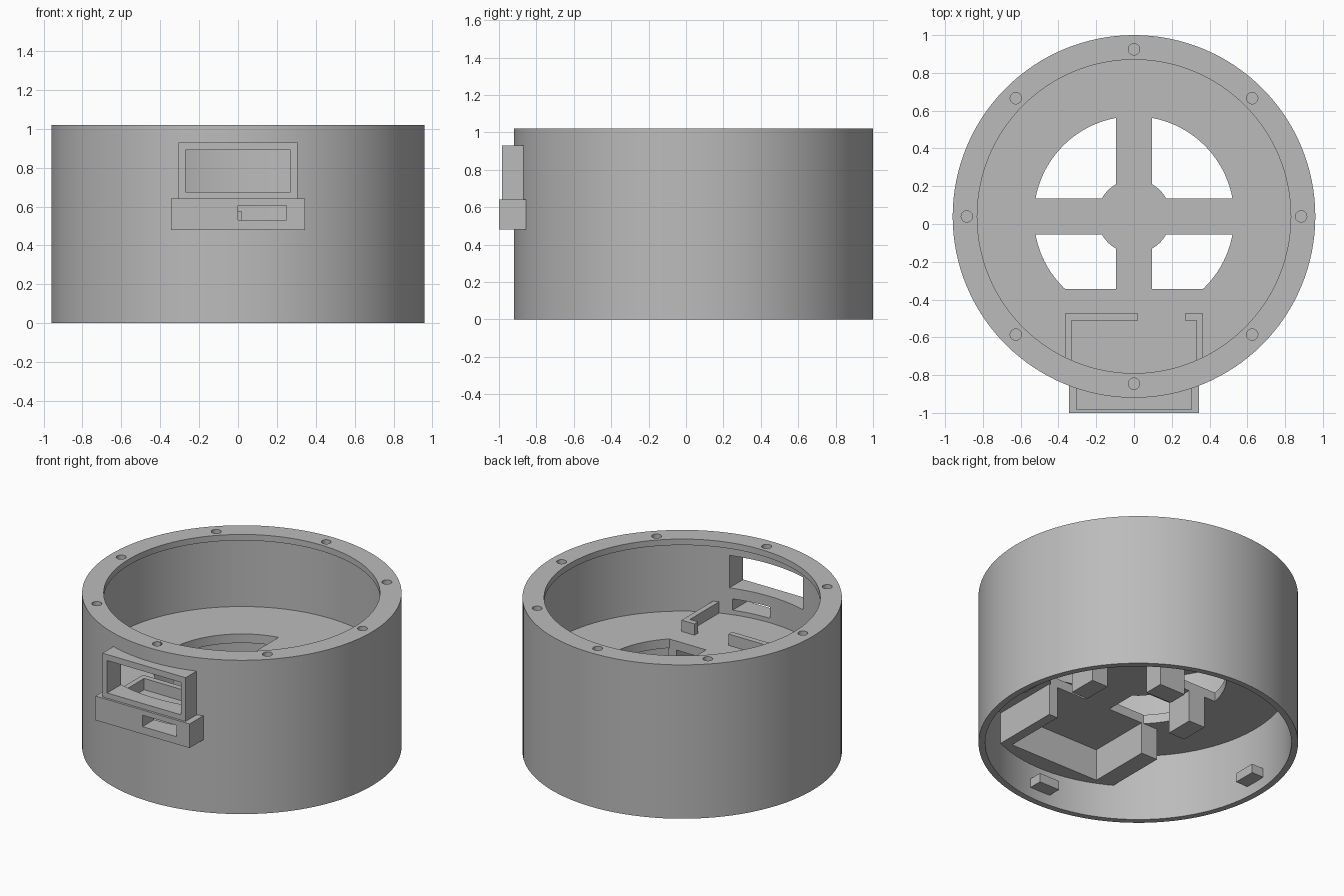
import bpy, bmesh
from math import sin, cos, asin, pi, radians

default = bpy.data.objects.get("Cube")
if default:
    bpy.data.objects.remove(default, do_unlink=True)

CY = 0.04            # housing axis, offset so the front frame fits
R_OUT, R_IN, R_LIP = 0.96, 0.92, 0.83
HEIGHT, LIP = 1.02, 0.04
FLOOR_LOW, FLOOR_TOP = 0.44, 0.5
HANG = 0.23          # lower end of parts below the floor

grey = bpy.data.materials.new("mid grey")
grey.use_nodes = True
grey.diffuse_color = (0.5, 0.5, 0.5, 1)
grey.node_tree.nodes["Principled BSDF"].inputs["Base Color"].default_value = (0.5, 0.5, 0.5, 1)


def finish(name, bm):
    bmesh.ops.recalc_face_normals(bm, faces=bm.faces)
    mesh = bpy.data.meshes.new(name)
    bm.to_mesh(mesh)
    bm.free()
    mesh.materials.append(grey)
    obj = bpy.data.objects.new(name, mesh)
    bpy.context.collection.objects.link(obj)
    return obj


def prism(name, outline, z0, z1):
    bm = bmesh.new()
    face = bm.faces.new([bm.verts.new((x, y, z0)) for x, y in outline])
    top = bmesh.ops.extrude_face_region(bm, geom=[face])["geom"]
    bmesh.ops.translate(bm, vec=(0, 0, z1 - z0),
                        verts=[v for v in top if isinstance(v, bmesh.types.BMVert)])
    return finish(name, bm)


def box(name, x0, x1, y0, y1, z0, z1):
    return prism(name, [(x0, y0), (x1, y0), (x1, y1), (x0, y1)], z0, z1)


def disc(name, r, z0, z1, x=0, y=CY, n=128):
    ring = [(x + r * cos(2 * pi * i / n), y + r * sin(2 * pi * i / n)) for i in range(n)]
    return prism(name, ring, z0, z1)


def lathe(name, profile, n=128):
    bm = bmesh.new()
    rings = [[bm.verts.new((r * cos(2 * pi * i / n), CY + r * sin(2 * pi * i / n), z))
              for i in range(n)] for r, z in profile]
    for a, b in zip(rings, rings[1:] + rings[:1]):
        for i in range(n):
            j = (i + 1) % n
            bm.faces.new((a[i], a[j], b[j], b[i]))
    return finish(name, bm)


def boolean(obj, cutters, operation="DIFFERENCE"):
    bpy.context.view_layer.objects.active = obj
    for cutter in cutters:
        cutter.hide_render = True
        mod = obj.modifiers.new("cut", "BOOLEAN")
        mod.operation, mod.solver, mod.object = operation, "EXACT", cutter
        bpy.ops.object.modifier_apply(modifier=mod.name)
        bpy.data.objects.remove(cutter, do_unlink=True)


def window_cut():
    return box("window_cutter", -0.27, 0.27, -1.1, -0.7, 0.675, 0.89)


def slot_cut():
    return box("slot_cutter", 0, 0.25, -1.1, -0.7, 0.53, 0.605)


def inside_cut():
    return disc("inside_cutter", R_IN + 0.01, 0.3, 1.1)


# Outer wall with an inward lip at the top
housing = lathe("housing", [(R_OUT, 0), (R_OUT, HEIGHT), (R_LIP, HEIGHT),
                            (R_LIP, HEIGHT - LIP), (R_IN, HEIGHT - LIP), (R_IN, 0)])
screw_holes = [disc("screw_cutter", 0.03, 0.9, 1.1, 0.885 * cos(k * pi / 4),
                    CY + 0.885 * sin(k * pi / 4), 24) for k in range(8)]
boolean(housing, screw_holes + [window_cut(), slot_cut()])

# Floor plate with four openings around a hub and cross spokes
floor = disc("floor", R_IN + 0.015, FLOOR_LOW, FLOOR_TOP)
R_OPEN, R_HUB, SPOKE, FLAT = 0.53, 0.195, 0.095, 0.385


def opening(sx, sy):
    def arc(r, a, b, n=20):
        return [(r * cos(a + (b - a) * i / n), r * sin(a + (b - a) * i / n)) for i in range(n + 1)]
    a_out, a_hub = asin(SPOKE / R_OPEN), asin(SPOKE / R_HUB)
    if sy > 0:
        pts = arc(R_OPEN, a_out, pi / 2 - a_out)
    else:
        pts = arc(R_OPEN, a_out, asin(FLAT / R_OPEN)) + [(SPOKE, FLAT)]
    pts += arc(R_HUB, pi / 2 - a_hub, a_hub)
    return prism("opening_cutter", [(sx * x, CY + sy * y) for x, y in pts], 0.3, 0.7)


boolean(floor, [opening(sx, sy) for sx in (-1, 1) for sy in (-1, 1)])

# Front window frame and the wider slot block below it
frame = box("window_frame", -0.305, 0.305, -0.985, -0.8, 0.64, 0.93)
boolean(frame, [inside_cut(), window_cut()])
slot_block = box("slot_block", -0.345, 0.345, -1.0, -0.8, 0.48, 0.64)
boolean(slot_block, [inside_cut(), slot_cut()])

# Low bracket standing on the floor behind the slot
BR_TOP = 0.575
for name, x0, x1 in (("bracket_right", -0.365, 0.02), ("bracket_left", 0.27, 0.365)):
    side = x0 if x0 < 0 else x1 - 0.035
    box(name + "_side", side, side + 0.035, -0.83, -0.475, FLOOR_TOP - 0.01, BR_TOP)
    box(name + "_arm", x0, x1, -0.512, -0.475, FLOOR_TOP - 0.01, BR_TOP)

# Pocket walls hanging below the front of the floor
y_flat = CY - FLAT
for name, x0, x1 in (("pocket_wall_left", 0.31, 0.375), ("pocket_wall_right", -0.47, -0.35),
                     ("pocket_front", -0.36, 0.32)):
    y1 = -0.77 if name == "pocket_front" else y_flat
    wall = box(name, x0, x1, -0.95, y1, HANG, FLOOR_LOW + 0.01)
    boolean(wall, [disc("round_cutter", R_IN + 0.01, 0.1, 0.7)], "INTERSECT")

# Blocks hanging under the spokes
box("spoke_block_left", 0.32, 0.44, CY - SPOKE, CY + SPOKE, HANG, FLOOR_LOW + 0.01)
box("spoke_block_right", -0.44, -0.32, CY - SPOKE, CY + SPOKE, HANG, FLOOR_LOW + 0.01)
box("spoke_block_back", -SPOKE, SPOKE, CY + 0.19, CY + 0.32, HANG, FLOOR_LOW + 0.01)

# Four lugs inside the lower edge
for name, dx, dy in (("front", 0, -1), ("back", 0, 1), ("left", 1, 0), ("right", -1, 0)):
    cx, cy = dx * 0.88, CY + dy * 0.88
    hx, hy = (0.05, 0.075) if dx else (0.075, 0.05)
    box("lug_" + name, cx - hx, cx + hx, cy - hy, cy + hy, 0.07, 0.13)

# Smooth the round walls, keep edges sharp
bpy.ops.object.select_all(action="DESELECT")
for obj in (housing, floor, frame, slot_block):
    obj.select_set(True)
bpy.context.view_layer.objects.active = housing
bpy.ops.object.shade_smooth_by_angle(angle=radians(30))
